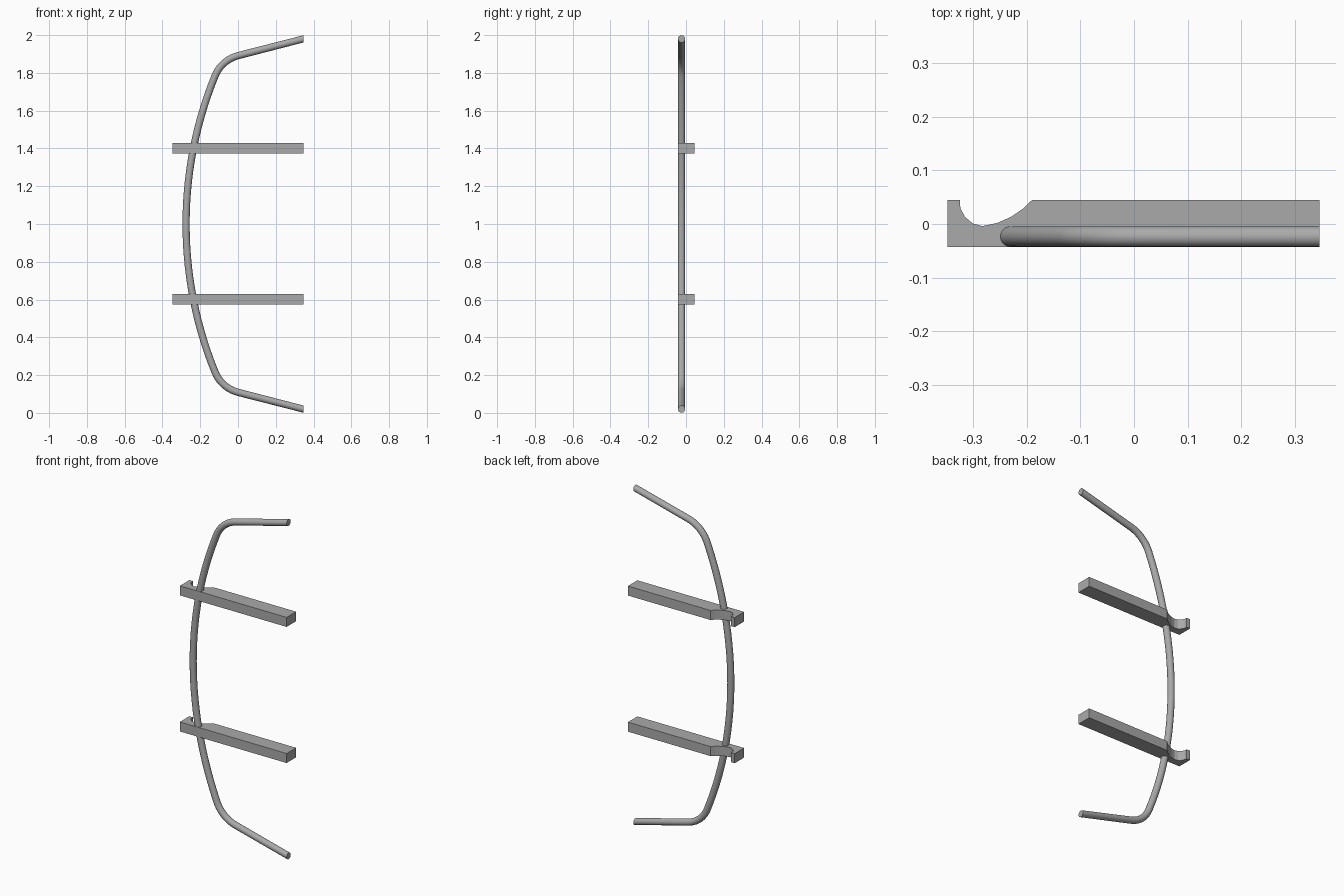
import bpy, bmesh, math
from mathutils import Vector

cube = bpy.data.objects.get("Cube")
if cube:
    bpy.data.objects.remove(cube, do_unlink=True)

metal = bpy.data.materials.new("grey_metal")
metal.use_nodes = True
GREY = (0.40, 0.40, 0.40, 1)
metal.diffuse_color = GREY
metal.node_tree.nodes["Principled BSDF"].inputs["Base Color"].default_value = GREY


def finish(bm, name):
    bmesh.ops.recalc_face_normals(bm, faces=bm.faces)
    mesh = bpy.data.meshes.new(name)
    bm.to_mesh(mesh)
    bm.free()
    mesh.materials.append(metal)
    obj = bpy.data.objects.new(name, mesh)
    bpy.context.collection.objects.link(obj)
    return obj


# Handle path: shallow main arc, tight corner, straight arm (upper half)
END_X, MID_X, BIG_R, BEND_R = 0.346, -0.275, 2.08, 0.18
TUBE_R, TUBE_Y, SIDES = 0.019, -0.0235, 24
start, stop = math.radians(22.17), math.radians(75.6)
half = []  # (x, height above middle, tangent angle from vertical)
for i in range(15):
    a = start * i / 14
    half.append((MID_X + BIG_R * (1 - math.cos(a)), BIG_R * math.sin(a), a))
cx = half[-1][0] + BEND_R * math.cos(start)
cz = half[-1][1] - BEND_R * math.sin(start)
for i in range(1, 11):
    a = start + (stop - start) * i / 10
    half.append((cx - BEND_R * math.cos(a), cz + BEND_R * math.sin(a), a))
x, z, a = half[-1]
half.append((END_X, z + (END_X - x) / math.tan(a), math.pi / 2))
path = [(x, -z, -a) for x, z, a in reversed(half[1:])] + half

# Curved tube, with its ends cut upright
bm = bmesh.new()
rings = []
for x, z, a in path:
    side = Vector((-math.cos(a), 0, math.sin(a)))
    ring = []
    for k in range(SIDES):
        t = math.tau * k / SIDES
        offset = side * TUBE_R * math.cos(t) + Vector((0, TUBE_R * math.sin(t), 0))
        ring.append(bm.verts.new(Vector((x, TUBE_Y, 1 + z)) + offset))
    rings.append(ring)
for lower, upper in zip(rings, rings[1:]):
    for k in range(SIDES):
        n = (k + 1) % SIDES
        bm.faces.new((lower[k], lower[n], upper[n], upper[k]))
bm.faces.new(rings[0])
bm.faces.new(rings[-1])
tube = finish(bm, "curved_tube")
bpy.context.view_layer.objects.active = tube
tube.select_set(True)
bpy.ops.object.shade_smooth_by_angle(angle=math.radians(35))
tube.select_set(False)

# Crossbars with a scooped finger notch in the back
profile = [(-0.348, -0.043), (END_X, -0.043), (END_X, 0.045), (-0.19, 0.045),
           (-0.208, 0.028), (-0.23, 0.013), (-0.255, 0.002), (-0.283, -0.004),
           (-0.301, 0.001), (-0.315, 0.013), (-0.324, 0.029), (-0.325, 0.045),
           (-0.348, 0.045)]
for name, z in (("upper_crossbar", 1.402), ("lower_crossbar", 0.602)):
    bm = bmesh.new()
    base = bm.faces.new([bm.verts.new((x, y, z - 0.028)) for x, y in profile])
    top = bmesh.ops.extrude_face_region(bm, geom=[base])
    bmesh.ops.translate(bm, vec=(0, 0, 0.056),
                        verts=[v for v in top["geom"] if isinstance(v, bmesh.types.BMVert)])
    finish(bm, name)
